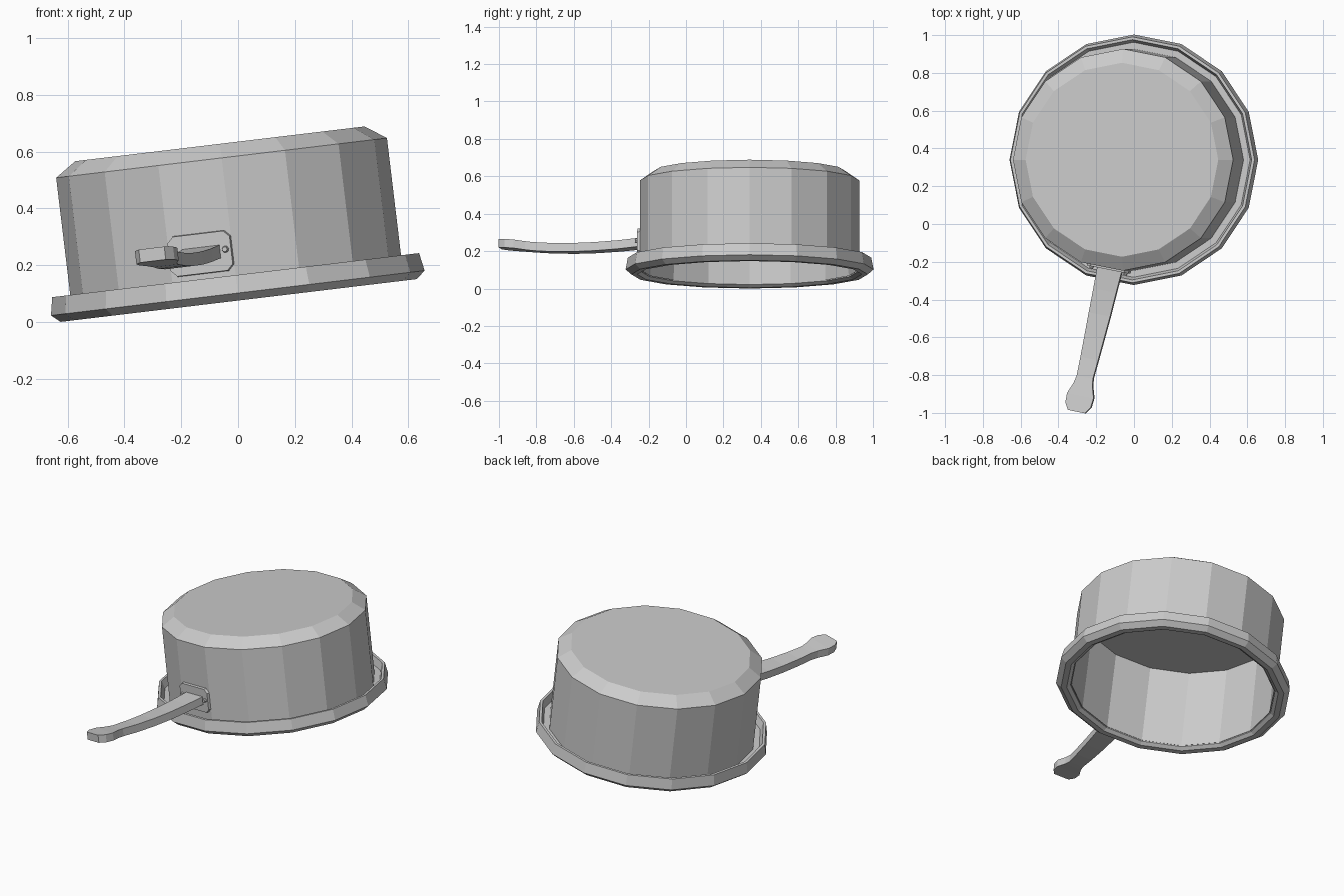
import bpy, bmesh, math
from mathutils import Matrix, Vector

if "Cube" in bpy.data.objects:
    bpy.data.objects.remove(bpy.data.objects["Cube"], do_unlink=True)

SIDES = 16
WALL = 0.587

metal = bpy.data.materials.new("grey_metal")
metal.use_nodes = True
GREY = (0.6, 0.6, 0.6, 1)
metal.diffuse_color = GREY
metal.node_tree.nodes["Principled BSDF"].inputs["Base Color"].default_value = GREY

# The whole pan lies upside down and leans to one side
lean = Matrix.Translation((0.0025, 0.34, 0.0755)) @ Matrix.Rotation(math.radians(-6.85), 4, 'Y')

# Frame on the wall facet that carries the handle: x sideways, y outward, z up
facet = math.pi / SIDES
out = Vector((-math.sin(facet), -math.cos(facet), 0))
side = Vector((0, 0, 1)).cross(out)
mount = Matrix((side, out, (0, 0, 1))).transposed().to_4x4()
mount.translation = out * WALL * math.cos(facet) + Vector((0, 0, 0.18))
mount = lean @ mount


def finish(name, bm, matrix):
    bmesh.ops.recalc_face_normals(bm, faces=bm.faces)
    mesh = bpy.data.meshes.new(name)
    bm.to_mesh(mesh)
    bm.free()
    mesh.materials.append(metal)
    obj = bpy.data.objects.new(name, mesh)
    obj.matrix_world = matrix
    bpy.context.collection.objects.link(obj)
    return obj


def bridge(bm, a, b):
    n = len(a)
    for i in range(n):
        bm.faces.new((a[i], a[(i + 1) % n], b[(i + 1) % n], b[i]))


def loft(name, loops, matrix, closed=False):
    """Skin a list of point loops; cap the ends unless the loops join up."""
    bm = bmesh.new()
    rings = [[bm.verts.new(p) for p in loop] for loop in loops]
    for a, b in zip(rings, rings[1:]):
        bridge(bm, a, b)
    if closed:
        bridge(bm, rings[-1], rings[0])
    else:
        bm.faces.new(rings[0])
        bm.faces.new(rings[-1])
    return finish(name, bm, matrix)


def circle(radius, height):
    step = 2 * math.pi / SIDES
    return [(radius * math.cos(i * step), radius * math.sin(i * step), height)
            for i in range(SIDES)]


# Pan body: base on top, chamfer, outer wall, inner wall, inside floor
body = [(0.5135, 0.556), (WALL, 0.506), (WALL, 0.025), (0.574, 0.018), (0.567, 0.508)]
loft("pan_body", [circle(r, h) for r, h in body], lean)

# Rim with a raised lip and a channel beside the wall
rim = [(0.632, 0), (0.663, 0.0265), (0.651, 0.09), (0.636, 0.09),
       (0.622, 0.045), (0.582, 0.045), (0.58, 0.015), (0.60, 0)]
loft("pan_rim", [circle(r, h) for r, h in rim], lean, closed=True)


# Mounting plate with clipped corners
def plate_loop(w, h, cut, y):
    corner = [(w, h - cut), (w - cut, h)]
    half = corner + [(-x, z) for x, z in reversed(corner)]
    return [(x, y, z) for x, z in half + [(-x, -z) for x, z in half]]


loft("mounting_plate", [plate_loop(0.115, 0.073, 0.022, -0.01),
                        plate_loop(0.112, 0.07, 0.021, 0.016)], mount)

# Rivets on both sides of the handle
for label, x in (("left", 0.092), ("right", -0.092)):
    bm = bmesh.new()
    bmesh.ops.create_cone(bm, cap_ends=True, segments=8, radius1=0.014, radius2=0.009,
                          depth=0.02,
                          matrix=Matrix.Translation((x, 0.02, 0.005))
                          @ Matrix.Rotation(-math.pi / 2, 4, 'X'))
    finish("rivet_" + label, bm, mount)

# Handle: distance outward, half width, height of the centre line
stations = [(0.005, 0.067, 0.0), (0.13, 0.062, -0.010), (0.26, 0.058, -0.016),
            (0.38, 0.053, -0.017), (0.5, 0.048, -0.013), (0.6, 0.044, -0.005),
            (0.64, 0.051, 0.0), (0.70, 0.072, 0.008), (0.75, 0.069, 0.013),
            (0.787, 0.046, 0.017)]
THICK = 0.023
loft("handle", [[(x + 0.006 - 0.03 * d, d, z + t) for x, t in
                 ((-w, -THICK), (w, -THICK), (w, THICK), (-w, THICK))]
                for d, w, z in stations], mount)
